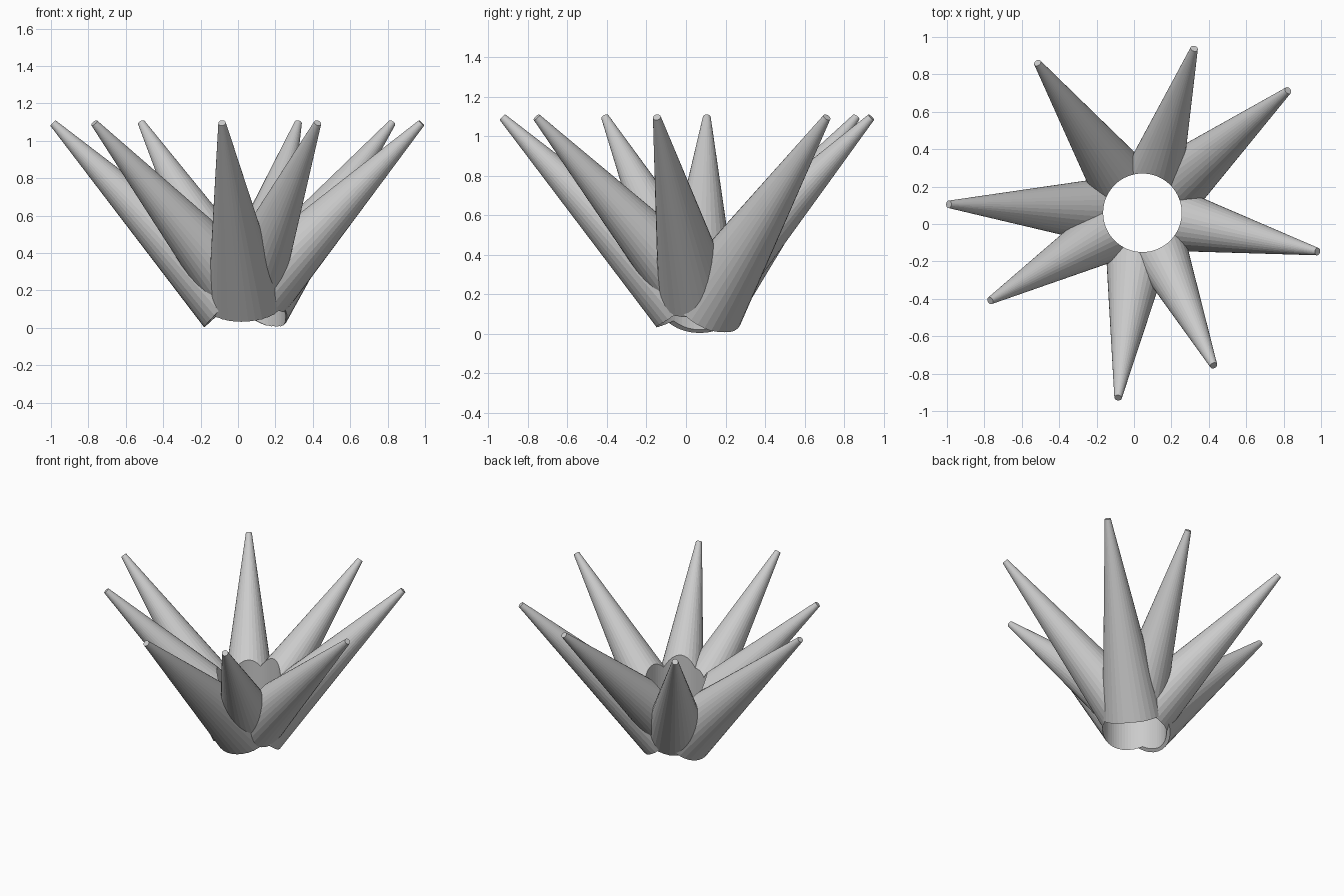
import bpy, bmesh, math
from mathutils import Matrix, Vector

default_cube = bpy.data.objects.get("Cube")
if default_cube:
    bpy.data.objects.remove(default_cube, do_unlink=True)

CENTRE = Vector((0.045, 0.06, 0.0))
COUNT = 8
GOLDEN_ANGLE = 137.5
LENGTH = 1.345

grey = bpy.data.materials.new("plain_grey")
grey.use_nodes = True
colour = (0.6, 0.6, 0.6, 1.0)
grey.diffuse_color = colour
grey.node_tree.nodes["Principled BSDF"].inputs["Base Color"].default_value = colour


def add_cone(name, sides, r_base, r_tip, depth, matrix):
    """Capped cone or cylinder, standing on its base before the matrix is applied."""
    bm = bmesh.new()
    bmesh.ops.create_cone(bm, cap_ends=True, segments=sides, radius1=r_base,
                          radius2=r_tip, depth=depth,
                          matrix=matrix @ Matrix.Translation((0, 0, depth / 2)))
    mesh = bpy.data.meshes.new(name)
    bm.to_mesh(mesh)
    bm.free()
    mesh.materials.append(grey)
    obj = bpy.data.objects.new(name, mesh)
    bpy.context.collection.objects.link(obj)
    return obj


def combine(target, tool, operation):
    """Apply a boolean to the target and remove the tool."""
    mod = target.modifiers.new(operation.lower(), 'BOOLEAN')
    mod.operation = operation
    mod.solver = 'EXACT'
    mod.object = tool
    bpy.context.view_layer.objects.active = target
    bpy.ops.object.modifier_apply(modifier=mod.name)
    bpy.data.objects.remove(tool, do_unlink=True)


# Spikes: spiral arrangement, each one a little further out than the last
spikes = []
for i in range(COUNT):
    turn = Matrix.Rotation(math.radians(295 + GOLDEN_ANGLE * i), 4, 'Z')
    offset = Matrix.Translation((-0.05 + 0.0193 * i, 0, 0.145))
    lean = Matrix.Rotation(math.radians(45), 4, 'Y')
    spikes.append(add_cone("spike", 32, 0.2, 0.02, LENGTH,
                           Matrix.Translation(CENTRE) @ turn @ offset @ lean))

# Join the spikes into one crown
crown = spikes[0]
crown.name = "spike_crown"
for spike in spikes[1:]:
    combine(crown, spike, 'UNION')

# Round hole straight through the middle
hole = add_cone("hole_cutter", 64, 0.21, 0.21, 3,
                Matrix.Translation(CENTRE - Vector((0, 0, 1))))
hole.hide_render = True
combine(crown, hole, 'DIFFERENCE')
